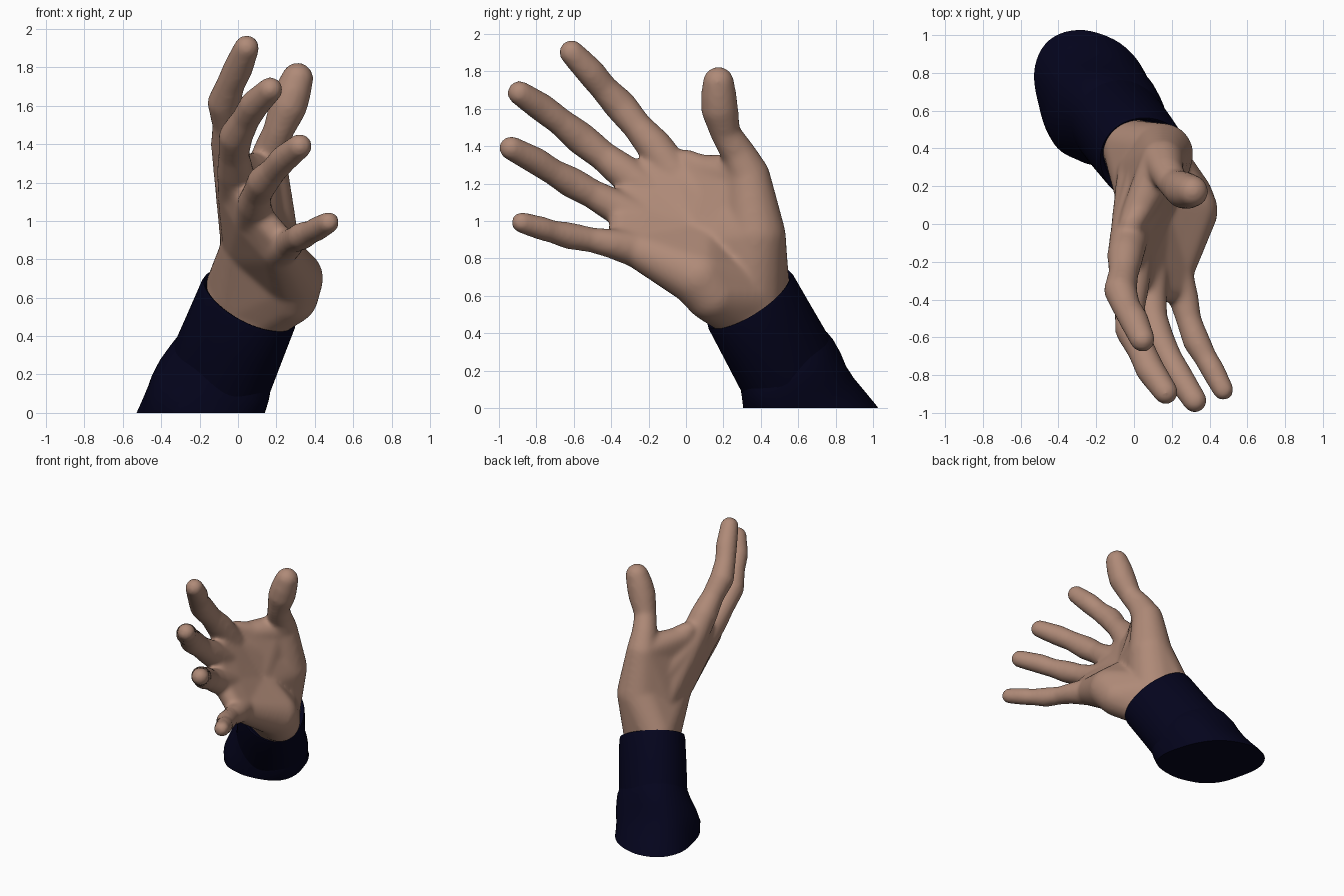
import bpy, bmesh, math
from mathutils import Vector

if "Cube" in bpy.data.objects:
    bpy.data.objects.remove(bpy.data.objects["Cube"])


def material(name, rgb):
    m = bpy.data.materials.new(name)
    m.diffuse_color = (*rgb, 1)
    m.use_nodes = True
    m.node_tree.nodes["Principled BSDF"].inputs["Base Color"].default_value = m.diffuse_color
    return m


SKIN = material("skin", (0.43, 0.255, 0.187))
NAVY = material("navy cloth", (0.0012, 0.0012, 0.012))

# arm frame: along the arm, out of the palm, across the wrist
CUFF = Vector((.06, .34, .58))
AXIS = Vector((.34, -.455, .825)).normalized()
NORM = Vector((.7, .7, .1))
NORM = (NORM - AXIS * NORM.dot(AXIS)).normalized()
ACROSS = AXIS.cross(NORM)

# unit ball used for every rounded volume of the hand
ball = bmesh.new()
bmesh.ops.create_icosphere(ball, subdivisions=3, radius=1)
BALL = [v.co.copy() for v in ball.verts]
ball.free()
body = bmesh.new()


def hull(*balls):
    """Add the convex hull of several (x, y, z, radius) balls to the hand."""
    bm = bmesh.new()
    for x, y, z, r in balls:
        for p in BALL:
            bm.verts.new(p * r + Vector((x, y, z)))
    res = bmesh.ops.convex_hull(bm, input=bm.verts[:])
    junk = {g for g in res["geom_interior"] + res["geom_unused"]
            if isinstance(g, bmesh.types.BMVert)}
    bmesh.ops.delete(bm, geom=list(junk), context='VERTS')
    tmp = bpy.data.meshes.new("tmp")
    bm.to_mesh(tmp)
    body.from_mesh(tmp)
    bpy.data.meshes.remove(tmp)
    bm.free()


def mix(a, b, t, r):
    return (*(a[i] + (b[i] - a[i]) * t for i in range(3)), r)


def wrist_ball(across, along, r):
    return (*(CUFF + ACROSS * across + AXIS * along), r)


# fingers, knuckle to tip
index = [(-.02, -.04, 1.22, .105), (-.045, -.165, 1.395, .097), (-.055, -.26, 1.505, .08), (-.072, -.35, 1.615, .088),
         (-.04, -.44, 1.71, .075), (.0, -.51, 1.795, .078), (.045, -.612, 1.902, .067)]
middle = [(0, -.16, 1.13, .105), (-.015, -.33, 1.26, .096), (-.022, -.44, 1.345, .081), (-.012, -.56, 1.44, .089),
          (.04, -.67, 1.53, .075), (.085, -.77, 1.605, .078), (.168, -.89, 1.685, .066)]
ring = [(.08, -.22, 1.0, .105), (.085, -.40, 1.09, .09), (.10, -.50, 1.145, .078), (.13, -.61, 1.205, .084),
        (.185, -.71, 1.262, .071), (.235, -.80, 1.32, .074), (.322, -.935, 1.39, .065)]
pinky = [(.21, -.26, .852, .103), (.265, -.40, .88, .079), (.29, -.51, .9, .067), (.33, -.62, .92, .073),
         (.38, -.71, .942, .062), (.415, -.77, .96, .064), (.472, -.878, .992, .057)]
thumb = [(.15, .37, .92, .165), (.145, .345, 1.08, .137), (.15, .335, 1.24, .115), (.17, .28, 1.36, .092),
         (.21, .21, 1.47, .08), (.262, .18, 1.6, .1), (.285, .175, 1.67, .096), (.31, .173, 1.742, .084)]
fingers = [index, middle, ring, pinky]
for f in fingers + [thumb]:
    for a, b in zip(f, f[1:]):
        hull(a, b)

# palm: thin hollow centre ringed by knuckles, heel, wrist and thumb pad
I, M, R, P = (f[0] for f in fingers)
T = thumb[0]
C = (.07, .09, .88, .152)
heel, low_heel = (.285, .07, .70, .16), (.27, .14, .61, .15)
wrist_thumb, wrist_little, wrist_mid = (wrist_ball(.128, .02, .152), wrist_ball(-.12, .02, .15),
                                        wrist_ball(0, .03, .208))
rim = [I, M, R, P, heel, wrist_little, wrist_mid, wrist_thumb, T]
for a, b in zip(rim, rim[1:] + rim[:1]):
    hull(a, b, C)
hull(heel, low_heel, wrist_mid, wrist_little)
hull(T, wrist_mid, wrist_thumb)
hull(T, wrist_mid, C)
hull(C, wrist_mid, heel)
# back of the hand beside the thumb
fill, back = (.055, .16, 1.16, .088), (.02, .28, .86, .11)
hull(back, I, fill, C)
hull(back, fill, thumb[2], T)
hull(fill, thumb[2], (.0, .03, 1.28, .075))

# webs between the fingers, and from thumb to index
for f, g in zip(fingers, fingers[1:]):
    hull(f[0], g[0], mix(f[0], f[1], .65, .07), mix(g[0], g[1], .65, .07))
hull((.15, .25, 1.235, .06), (-.015, 0, 1.32, .065), C)
hull((.15, .25, 1.235, .06), (.14, .33, 1.08, .11), C)

# forearm hidden in the sleeve
hull(wrist_thumb, wrist_little, wrist_mid, wrist_ball(.1, -.2, .14), wrist_ball(-.1, -.2, .14))

mesh = bpy.data.meshes.new("hand")
body.to_mesh(mesh)
body.free()
hand = bpy.data.objects.new("hand", mesh)
bpy.context.collection.objects.link(hand)
mesh.materials.append(SKIN)
# fuse and soften the volumes
rm = hand.modifiers.new("fuse", 'REMESH')
rm.mode, rm.voxel_size, rm.use_smooth_shade = 'VOXEL', .014, True
sm = hand.modifiers.new("soften", 'SMOOTH')
sm.factor, sm.iterations = .5, 14


def tube(name, rings, folds=0.0, n=64):
    """Elliptic tube along the arm; rings are (offset, half width, half depth, shift to the back)."""
    bm = bmesh.new()
    loops = []
    for s, w, d, shift in rings:
        loop = []
        for i in range(n):
            t = 2 * math.pi * i / n
            k = 1 + folds * (math.cos(4 * t) + .5 * math.sin(5 * t - 12 * s))
            loop.append(bm.verts.new(CUFF + AXIS * s + ACROSS * w * k * math.cos(t)
                                     + NORM * (d * k * math.sin(t) - shift)))
        loops.append(loop)
    for a, b in zip(loops, loops[1:]):
        for i in range(n):
            j = (i + 1) % n
            bm.faces.new((a[i], a[j], b[j], b[i]))
    bm.faces.new(loops[0])
    bm.faces.new(loops[-1])
    # flat cut at the base
    bmesh.ops.bisect_plane(bm, geom=bm.verts[:] + bm.edges[:] + bm.faces[:], plane_co=(0, 0, 0),
                           plane_no=(0, 0, 1), clear_inner=True)
    bmesh.ops.holes_fill(bm, edges=[e for e in bm.edges if e.is_boundary], sides=0)
    bmesh.ops.recalc_face_normals(bm, faces=bm.faces[:])
    me = bpy.data.meshes.new(name)
    bm.to_mesh(me)
    bm.free()
    me.materials.append(NAVY)
    ob = bpy.data.objects.new(name, me)
    bpy.context.collection.objects.link(ob)
    bpy.ops.object.select_all(action='DESELECT')
    ob.select_set(True)
    bpy.context.view_layer.objects.active = ob
    bpy.ops.object.shade_smooth_by_angle(angle=math.radians(40))


tube("cuff", [(-.03, .25, .2, 0), (0, .272, .218, 0), (.005, .284, .23, 0), (-.02, .29, .236, 0),
              (-.2, .292, .242, 0), (-.42, .298, .245, 0), (-.5, .29, .24, 0)])
tube("sleeve", [(-.37, .285, .235, 0), (-.41, .303, .25, 0), (-.46, .315, .262, .005), (-.54, .323, .285, .02),
                (-.62, .318, .298, .033), (-.7, .318, .30, .025), (-.8, .325, .305, .01), (-.9, .335, .31, 0),
                (-1.1, .345, .31, 0)], folds=.02)
